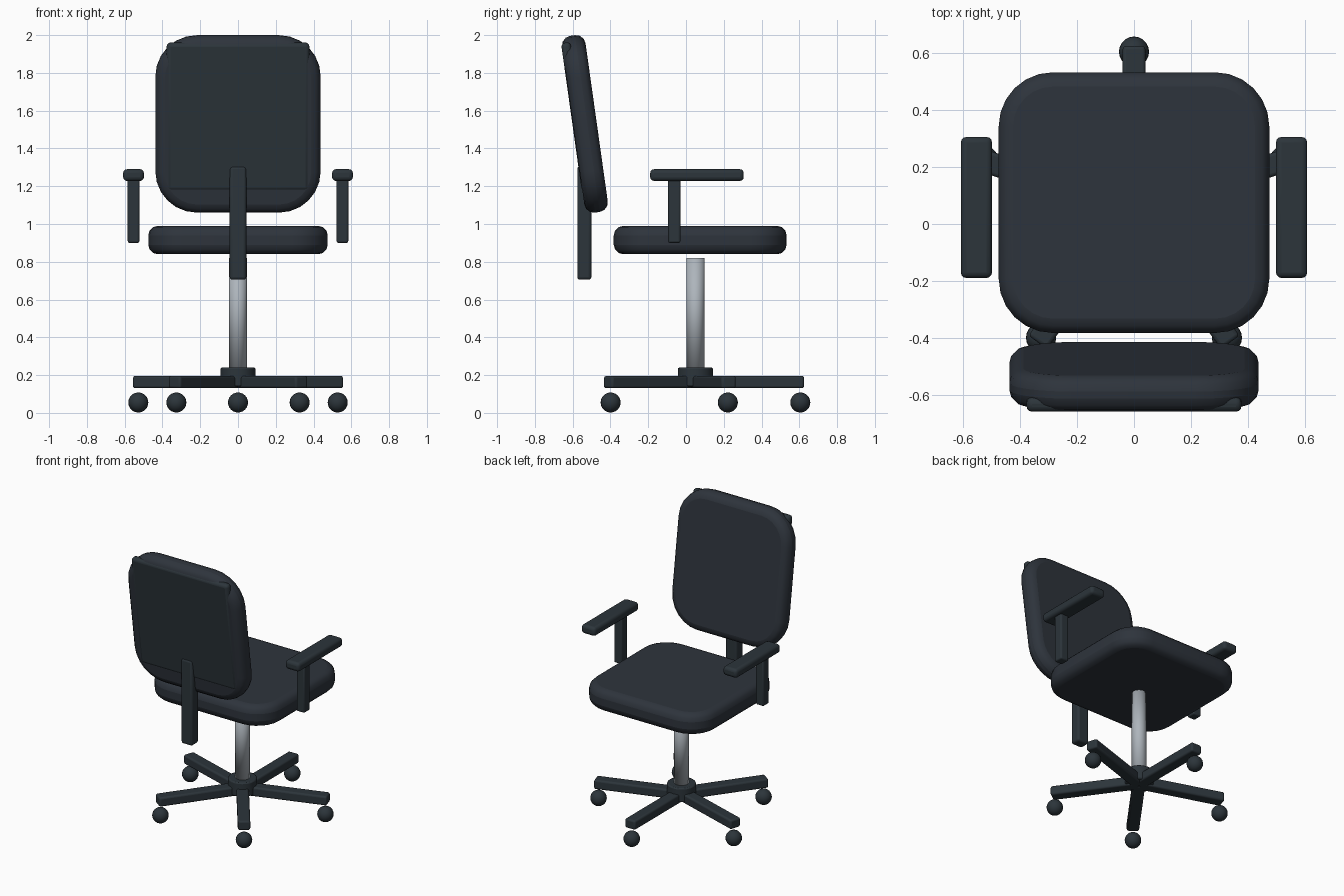
import bpy, bmesh, math
from mathutils import Matrix, Vector

default = bpy.data.objects.get("Cube")
if default:
    bpy.data.objects.remove(default, do_unlink=True)


def material(name, rgb):
    mat = bpy.data.materials.new(name)
    mat.use_nodes = True
    color = (*rgb, 1.0)
    mat.diffuse_color = color
    mat.node_tree.nodes["Principled BSDF"].inputs["Base Color"].default_value = color
    return mat


fabric = material("dark slate fabric", (0.027, 0.034, 0.045))
plastic = material("dark plastic", (0.025, 0.035, 0.043))
steel = material("brushed steel", (0.42, 0.46, 0.50))


def finish(obj, name, mat, bevel=0.0, segments=3, angle=40):
    """Name, colour, round and smooth the active object."""
    obj.name = name
    obj.data.materials.append(mat)
    if bevel:
        mod = obj.modifiers.new("Rounding", "BEVEL")
        mod.width, mod.segments = bevel, segments
        mod.limit_method = "ANGLE"
        mod.angle_limit = math.radians(50)
    bpy.ops.object.select_all(action="DESELECT")
    obj.select_set(True)
    bpy.context.view_layer.objects.active = obj
    if angle:
        bpy.ops.object.shade_smooth_by_angle(angle=math.radians(angle))
    else:
        bpy.ops.object.shade_smooth()
    return obj


def bar(name, size, loc, mat, bevel, turn=0.0, tilt=0.0):
    """Box with rounded edges."""
    bpy.ops.mesh.primitive_cube_add(size=1, location=loc, rotation=(tilt, 0, turn))
    obj = bpy.context.object
    obj.data.transform(Matrix.Diagonal((*size, 1)))
    return finish(obj, name, mat, bevel)


def cushion(name, width, depth, thick, corner, loc, tilt=0.0):
    """Slab with rounded corners in plan and soft rims."""
    bm = bmesh.new()
    steps = 6
    ring = []
    for i, (sx, sy) in enumerate([(1, 1), (-1, 1), (-1, -1), (1, -1)]):
        for k in range(steps + 1):
            a = math.radians(90) * (i + k / steps)
            ring.append(bm.verts.new((sx * (width / 2 - corner) + corner * math.cos(a),
                                      sy * (depth / 2 - corner) + corner * math.sin(a),
                                      -thick / 2)))
    face = bm.faces.new(ring)
    grown = bmesh.ops.extrude_face_region(bm, geom=[face])["geom"]
    bmesh.ops.translate(bm, vec=(0, 0, thick),
                        verts=[v for v in grown if isinstance(v, bmesh.types.BMVert)])
    bmesh.ops.recalc_face_normals(bm, faces=bm.faces)
    mesh = bpy.data.meshes.new(name)
    bm.to_mesh(mesh)
    bm.free()
    obj = bpy.data.objects.new(name, mesh)
    bpy.context.collection.objects.link(obj)
    obj.location, obj.rotation_euler = loc, (tilt, 0, 0)
    return finish(obj, name, fabric, 0.05)


# Seat and leaning backrest
lean = math.radians(8)
back_centre = Vector((0, -0.535, 1.53))
cushion("seat", 0.95, 0.915, 0.15, 0.19, (0, 0.075, 0.915))
cushion("backrest", 0.875, 0.945, 0.125, 0.22, back_centre, math.radians(90) + lean)

# Shell behind the backrest, and its upright
shell_offset = Matrix.Rotation(lean, 3, "X") @ Vector((0, -0.041, 0.045))
bar("backrest_shell", (0.755, 0.05, 0.79), back_centre + shell_offset, plastic, 0.02, tilt=lean)
bar("backrest_upright", (0.088, 0.075, 0.6), (0, -0.538, 1.005), plastic, 0.015)

# Armrests
for side, x in (("left", 1), ("right", -1)):
    bar(side + "_armrest_pad", (0.11, 0.495, 0.062), (x * 0.553, 0.058, 1.259), plastic, 0.02)
    bar(side + "_armrest_post", (0.062, 0.065, 0.34), (x * 0.553, -0.062, 1.07), plastic, 0.01)

# Gas column and hub
pivot = Vector((0, 0.05, 0))
bpy.ops.mesh.primitive_cylinder_add(vertices=32, radius=0.047, depth=0.58,
                                    location=pivot + Vector((0, 0, 0.53)))
finish(bpy.context.object, "column", steel, angle=0)
bpy.ops.mesh.primitive_cylinder_add(vertices=32, radius=0.093, depth=0.1,
                                    location=pivot + Vector((0, 0, 0.19)))
finish(bpy.context.object, "hub", plastic, 0.008, 2)

# Five legs with ball casters
for i in range(5):
    a = math.radians(90 + 72 * i)
    out = Vector((math.cos(a), math.sin(a), 0))
    bar(f"base_leg_{i + 1}", (0.575, 0.08, 0.065),
        pivot + out * 0.2875 + Vector((0, 0, 0.163)), plastic, 0.012, turn=a)
    bpy.ops.mesh.primitive_uv_sphere_add(segments=20, ring_count=12, radius=0.053,
                                         location=pivot + out * 0.555 + Vector((0, 0, 0.055)))
    finish(bpy.context.object, f"caster_{i + 1}", plastic, angle=0)
